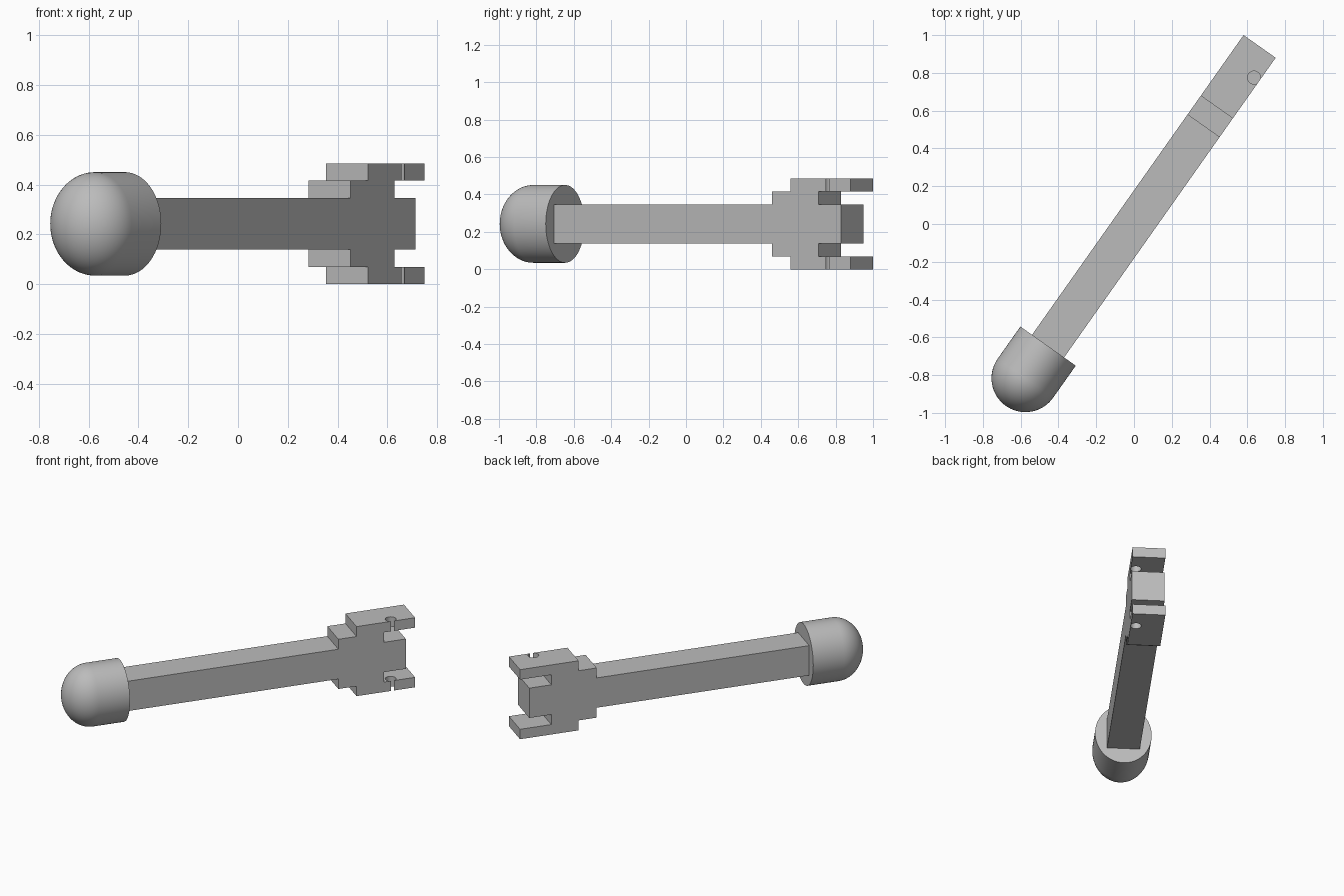
import bpy, bmesh, math
from mathutils import Matrix, Vector

cube = bpy.data.objects.get("Cube")
if cube:
    bpy.data.objects.remove(cube, do_unlink=True)

grey = bpy.data.materials.new("plain grey")
grey.use_nodes = True
grey.diffuse_color = (0.5, 0.5, 0.5, 1)
grey.node_tree.nodes["Principled BSDF"].inputs["Base Color"].default_value = grey.diffuse_color

U = 0.0693            # module that the fork steps are based on
MID = 3.5 * U         # height of the long axis
HALF = 1.5 * U        # half width of the rod
LENGTH = 1.942        # fork tip to cap rim
# Local +y runs along the rod, ending at the fork tip
PLACE = Matrix.Translation((0.665, 0.94, 0)) @ Matrix.Rotation(math.radians(-35.22), 4, 'Z')


def add_object(name, bm):
    bmesh.ops.recalc_face_normals(bm, faces=bm.faces)
    mesh = bpy.data.meshes.new(name)
    bm.to_mesh(mesh)
    bm.free()
    mesh.materials.append(grey)
    obj = bpy.data.objects.new(name, mesh)
    bpy.context.collection.objects.link(obj)
    obj.matrix_world = PLACE
    return obj


def select_only(obj):
    bpy.ops.object.select_all(action='DESELECT')
    obj.select_set(True)
    bpy.context.view_layer.objects.active = obj


# Rod and stepped fork: upper half outline (distance from tip, height), mirrored and extruded
upper = [(LENGTH, 1.5), (0.515, 1.5), (0.515, 2.5), (0.393, 2.5), (0.393, 3.5),
         (0, 3.5), (0, 2.5), (0.21, 2.5), (0.21, 1.5), (0.062, 1.5)]
outline = upper + [(s, -h) for s, h in reversed(upper)]
bm = bmesh.new()
side = bm.faces.new([bm.verts.new((-HALF, -s, MID + h * U)) for s, h in outline])
grown = bmesh.ops.extrude_face_region(bm, geom=[side])["geom"]
bmesh.ops.translate(bm, vec=(2 * HALF, 0, 0),
                    verts=[v for v in grown if isinstance(v, bmesh.types.BMVert)])
rod = add_object("forked_rod", bm)

# Pin holes through both prongs, just breaking the side face
bm = bmesh.new()
for z in (0, 7 * U):
    bmesh.ops.create_cone(bm, cap_ends=True, segments=32, radius1=U / 2, radius2=U / 2,
                          depth=3 * U, matrix=Matrix.Translation((0.071, -0.152, z)))
cutter = add_object("pin_hole_cutter", bm)
cutter.hide_render = True
bpy.context.view_layer.update()
cut = rod.modifiers.new("pin_holes", 'BOOLEAN')
cut.operation, cut.solver, cut.object = 'DIFFERENCE', 'EXACT', cutter
select_only(rod)
bpy.ops.object.modifier_apply(modifier=cut.name)
bpy.data.objects.remove(cutter, do_unlink=True)
bpy.ops.object.shade_smooth_by_angle(angle=math.radians(30))

# Domed end cap: half profile spun about the rod axis, slightly taller than wide
R, SKIRT, STEPS = 0.1795, 0.208, 16
profile = [(0, 0), (R, 0)]
for i in range(STEPS + 1):
    a = i / STEPS * math.pi / 2
    profile.append((R * math.cos(a), -SKIRT - R * math.sin(a)))
bm = bmesh.new()
points = [bm.verts.new((r, y - LENGTH, 0)) for r, y in profile]
edges = [bm.edges.new(pair) for pair in zip(points, points[1:])]
bmesh.ops.spin(bm, geom=points + edges, cent=(0, 0, 0), axis=(0, 1, 0),
               angle=math.tau, steps=64)
bmesh.ops.remove_doubles(bm, verts=bm.verts, dist=0.0001)
bmesh.ops.scale(bm, vec=(1, 1, 3 * U / R), verts=bm.verts)
bmesh.ops.translate(bm, vec=Vector((0, 0, MID)), verts=bm.verts)
cap = add_object("domed_end_cap", bm)
select_only(cap)
bpy.ops.object.shade_smooth_by_angle(angle=math.radians(30))
